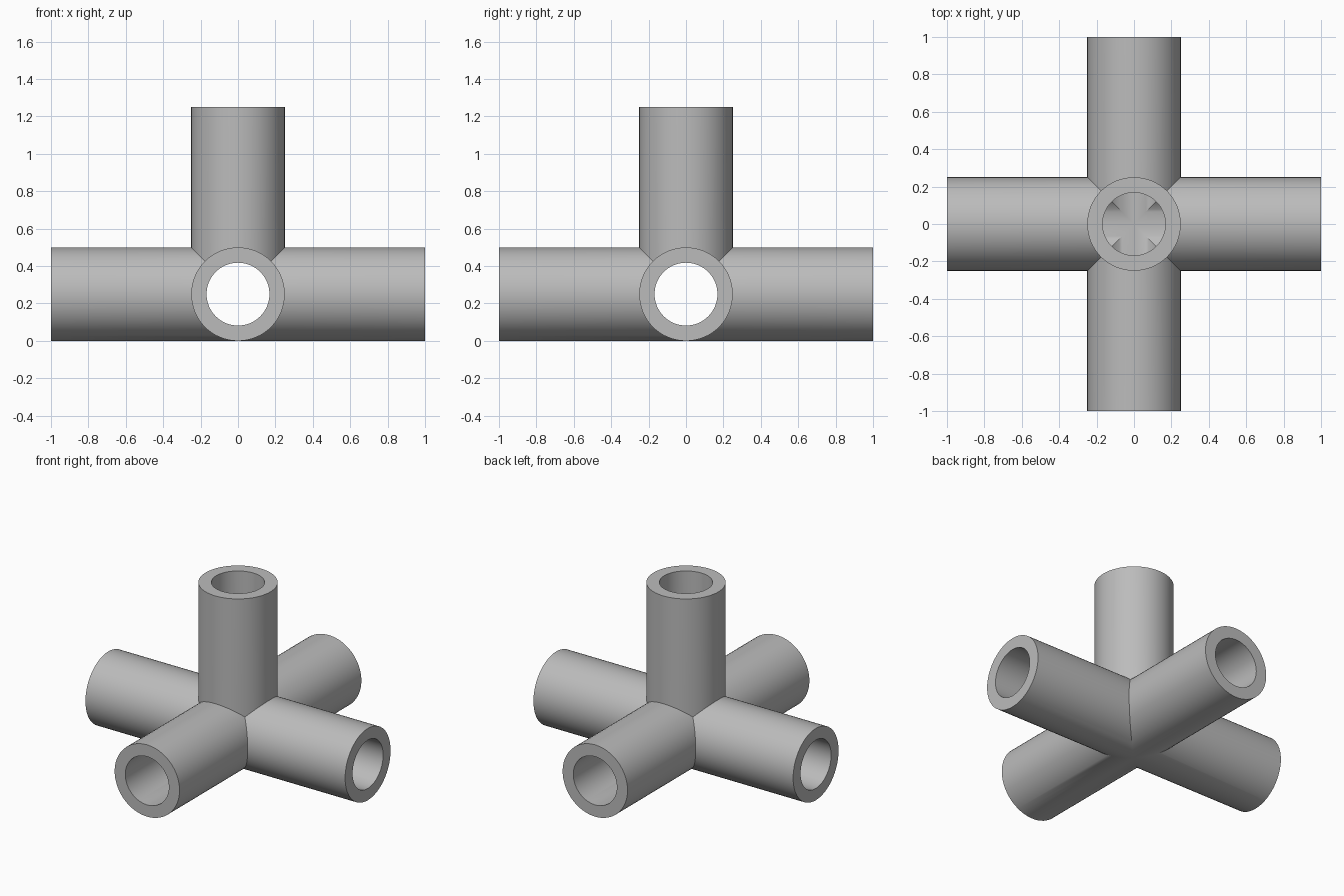
import bpy, bmesh, math
from mathutils import Vector

cube = bpy.data.objects.get("Cube")
if cube:
    bpy.data.objects.remove(cube, do_unlink=True)

OUTER, INNER, LENGTH, SIDES = 0.25, 0.168, 1.0, 64
CENTRE = Vector((0, 0, OUTER))
ARMS = [Vector(a) for a in ((1, 0, 0), (-1, 0, 0), (0, 1, 0), (0, -1, 0), (0, 0, 1))]

grey = bpy.data.materials.new("plain_grey")
grey.use_nodes = True
colour = (0.5, 0.5, 0.5, 1)
grey.diffuse_color = colour
grey.node_tree.nodes["Principled BSDF"].inputs["Base Color"].default_value = colour


def tube_wall(bm, axis, radius):
    """Add one tube wall, mitred against the other arms; return its open rim."""
    u = Vector((axis.y, axis.z, axis.x))
    v = axis.cross(u)
    root, rim = [], []
    for i in range(SIDES):
        t = math.tau * i / SIDES
        p = (u * math.cos(t) + v * math.sin(t)) * radius
        start = max(p.dot(other) for other in ARMS if other != axis)
        root.append(bm.verts.new(CENTRE + p + axis * start))
        rim.append(bm.verts.new(CENTRE + p + axis * LENGTH))
    bridge(bm, root, rim)
    return rim


def bridge(bm, a, b):
    for i in range(SIDES):
        j = (i + 1) % SIDES
        bm.faces.new((a[i], a[j], b[j], b[i]))


# Five hollow arms meeting in one joint, each closed by a flat end ring
bm = bmesh.new()
for axis in ARMS:
    bridge(bm, tube_wall(bm, axis, OUTER), tube_wall(bm, axis, INNER))
bmesh.ops.remove_doubles(bm, verts=bm.verts, dist=0.0001)
bmesh.ops.recalc_face_normals(bm, faces=bm.faces)

mesh = bpy.data.meshes.new("pipe_joint")
bm.to_mesh(mesh)
bm.free()
mesh.materials.append(grey)
joint = bpy.data.objects.new("pipe_joint", mesh)
bpy.context.collection.objects.link(joint)

# Smooth walls with crisp mitres and rims
bpy.ops.object.select_all(action="DESELECT")
joint.select_set(True)
bpy.context.view_layer.objects.active = joint
bpy.ops.object.shade_smooth_by_angle(angle=math.radians(30))
